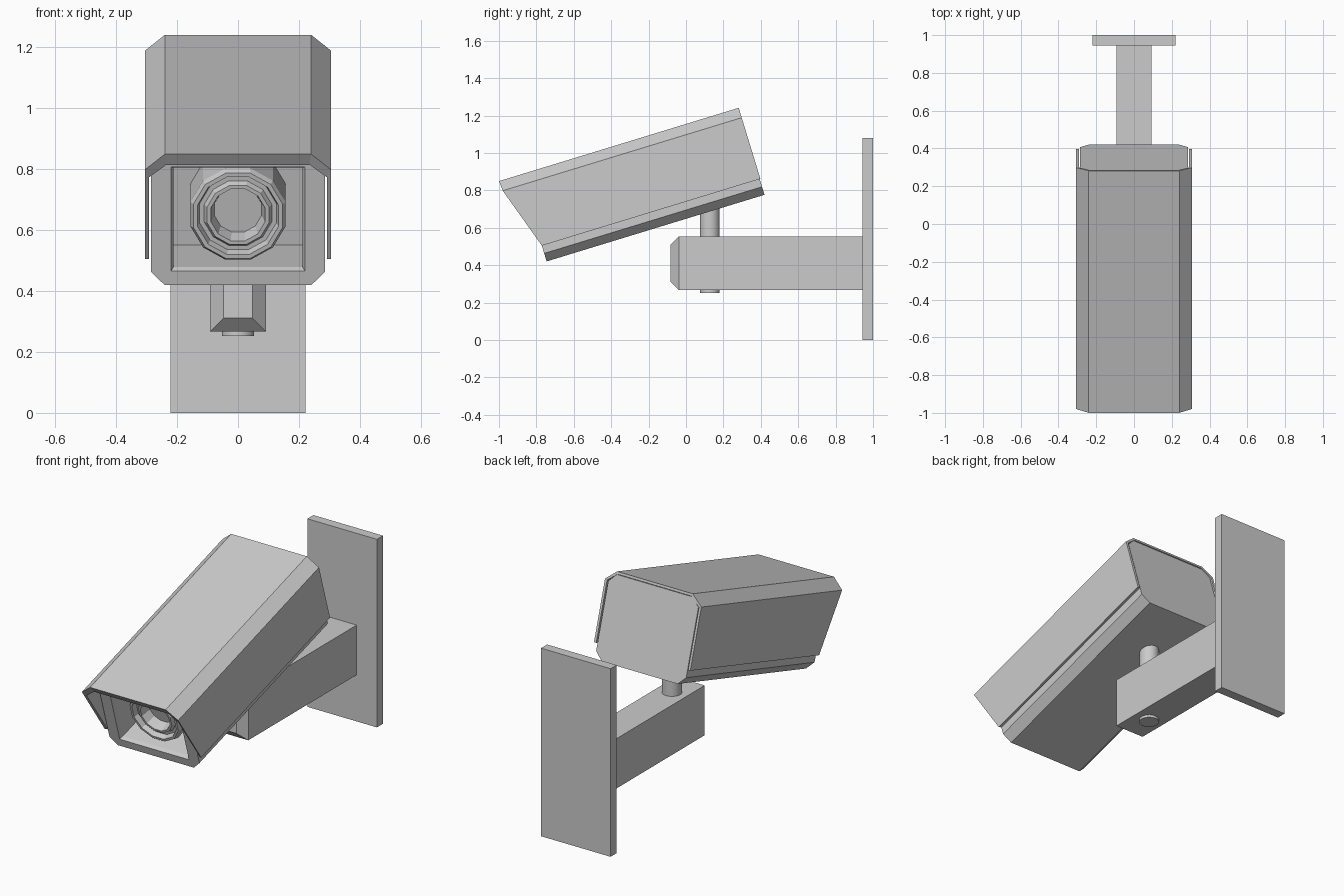
import bpy, bmesh
from math import radians, sin, cos, pi
from mathutils import Matrix

if "Cube" in bpy.data.objects:
    bpy.data.objects.remove(bpy.data.objects["Cube"])

# tilted frame of the camera housing: y runs back along the body, z is up from its underside
TILT = Matrix.Translation((0, -0.745, 0.42)) @ Matrix.Rotation(radians(17), 4, 'X')
FLAT = Matrix.Identity(4)


def loft(name, rings, matrix=FLAT, closed=True, cyclic=False):
    """Skin matching rings of points; cap the ends (closed) or join last to first (cyclic)."""
    bm = bmesh.new()
    vr = [[bm.verts.new(p) for p in r] for r in rings]
    n = len(vr[0])
    pairs = list(zip(vr, vr[1:])) + ([(vr[-1], vr[0])] if cyclic else [])
    for a, b in pairs:
        for i in range(n if closed else n - 1):
            j = (i + 1) % n
            bm.faces.new((a[i], a[j], b[j], b[i]))
    if cyclic:
        for i in (0, n - 1):
            bm.faces.new([r[i] for r in vr])
    else:
        bm.faces.new(vr[0])
        bm.faces.new(vr[-1])
    bmesh.ops.remove_doubles(bm, verts=bm.verts, dist=1e-5)
    bmesh.ops.recalc_face_normals(bm, faces=bm.faces)
    bm.transform(matrix)
    me = bpy.data.meshes.new(name)
    bm.to_mesh(me)
    bm.free()
    ob = bpy.data.objects.new(name, me)
    bpy.context.collection.objects.link(ob)
    return ob


def rect(y, w, z0, z1, c=0.0):
    """Rectangle in the xz plane with corners cut by c."""
    right = [(w - c, z0), (w, z0 + c), (w, z1 - c), (w - c, z1)]
    return [(x, y, z) for x, z in right] + [(-x, y, z) for x, z in reversed(right)]


def circle(r, y, z, n=12):
    return [(r * cos(2 * pi * (i + .5) / n), y, z + r * sin(2 * pi * (i + .5) / n)) for i in range(n)]


def hood_line(pts):
    """Half profile of (x, y, z), mirrored to the other side."""
    return pts + [(-x, y, z) for x, y, z in reversed(pts)]


# housing with a stepped recess in its front
loft("camera_body", [
    rect(1.218, 0.286, 0, 0.468, 0.045),
    rect(0, 0.286, 0, 0.468, 0.045),
    rect(0, 0.22, 0.047, 0.405),
    rect(0.02, 0.212, 0.055, 0.397),
    rect(0.27, 0.212, 0.055, 0.397),
], TILT)

# sun hood: thin folded sheet with a slanted front
loft("sun_hood", [
    hood_line([(0.306, 0, 0.088), (0.306, -0.114, 0.43), (0.24, -0.118, 0.485)]),
    hood_line([(0.306, 1.222, 0.088), (0.306, 1.222, 0.43), (0.24, 1.222, 0.485)]),
    hood_line([(0.292, 1.222, 0.088), (0.292, 1.222, 0.425), (0.235, 1.222, 0.471)]),
    hood_line([(0.292, 0.005, 0.088), (0.292, -0.1, 0.40), (0.235, -0.1, 0.443)]),
], TILT, closed=False, cyclic=True)

# stepped lens barrel ending in a flat glass disc
profile = [(0.162, 0.28), (0.162, 0.07), (0.152, 0.05), (0.138, 0.05), (0.13, 0.08),
           (0.115, 0.08), (0.105, 0.06), (0.092, 0.06), (0.08, 0.12)]
loft("lens", [circle(r, y, 0.222) for r, y in profile], TILT)

# wall bracket
loft("bracket_arm", [
    rect(-0.083, 0.047, 0.312, 0.508),
    rect(-0.038, 0.092, 0.267, 0.553),
    rect(0.95, 0.092, 0.267, 0.553),
])
loft("wall_plate", [rect(0.945, 0.221, 0, 1.08), rect(1.0, 0.221, 0, 1.08)])

# upright pivot post
post = Matrix.Translation((0, 0.127, 0)) @ Matrix.Rotation(radians(90), 4, 'X')
ob = loft("pivot_post", [circle(0.053, 0.252, 0, 24), circle(0.053, 0.74, 0, 24)], post)
bpy.context.view_layer.objects.active = ob
ob.select_set(True)
bpy.ops.object.shade_smooth_by_angle(angle=radians(35))
